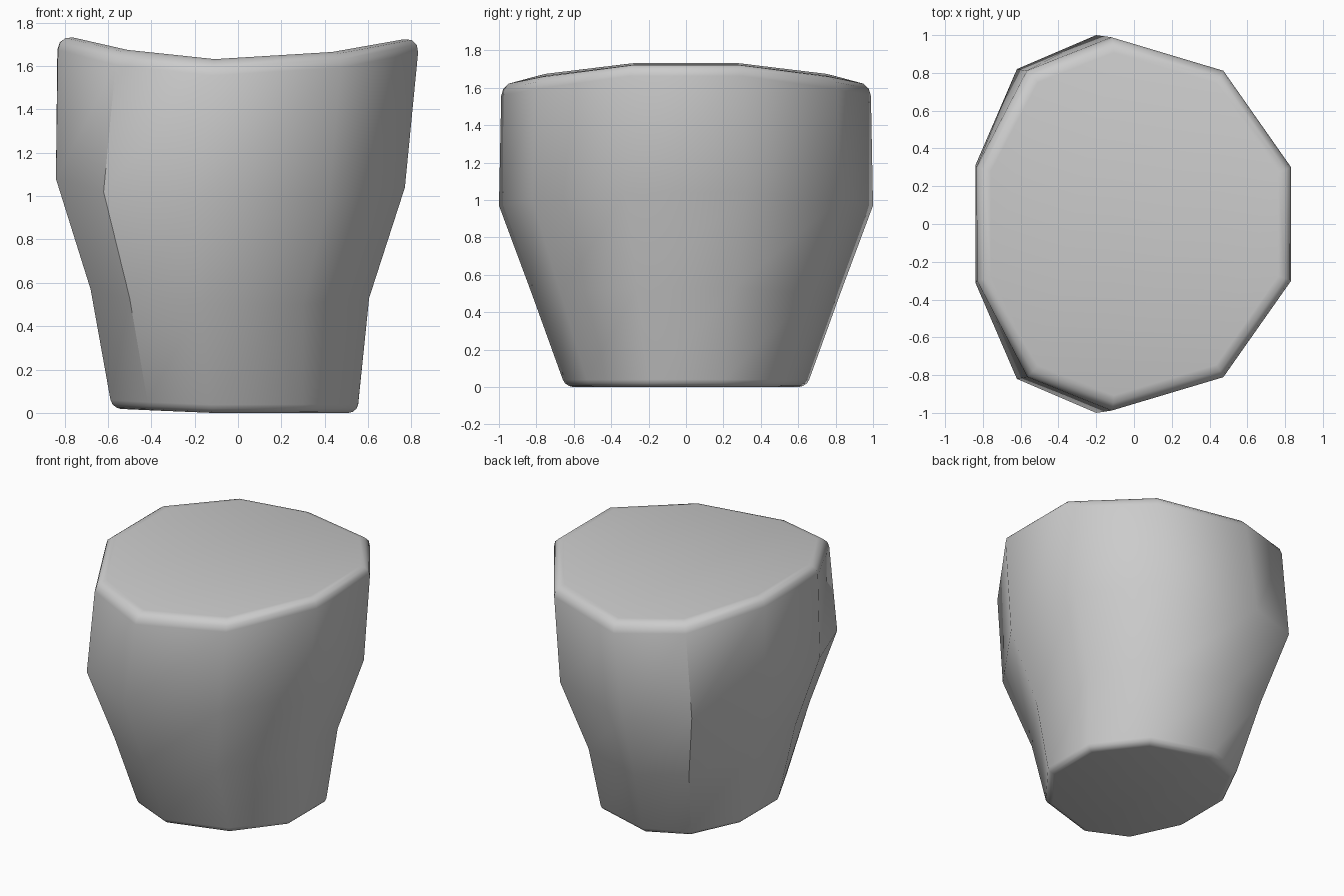
import bpy, bmesh, math

if "Cube" in bpy.data.objects:
    bpy.data.objects.remove(bpy.data.objects["Cube"])

# Half-sections from right to left (x, y, z); each is mirrored in y to a ten-sided ring
SECTIONS = [
    [(.55, .20, .0), (.30, .52, .0), (-.12, .645, .0), (-.41, .53, .012), (-.58, .20, .02)],
    [(.605, .26, .53), (.30, .67, .50), (-.17, .825, .50), (-.50, .68, .53), (-.68, .26, .57)],
    [(.77, .32, 1.04), (.42, .82, 1.0), (-.20, 1.0, .97), (-.62, .82, 1.02), (-.84, .31, 1.08)],
    [(.838, .30, 1.738), (.48, .81, 1.668), (-.11, .987, 1.632), (-.56, .81, 1.68), (-.83, .30, 1.75)],
]

bm = bmesh.new()
rings = []
for half in SECTIONS:
    pts = half + [(x, -y, z) for x, y, z in reversed(half)]
    rings.append([bm.verts.new(p) for p in pts])

# Side walls
for lo, hi in zip(rings, rings[1:]):
    for i in range(10):
        j = (i + 1) % 10
        bm.faces.new((lo[i], lo[j], hi[j], hi[i]))

# Saddle-shaped top and nearly flat bottom, as strips running in y
for ring in (rings[0], rings[-1]):
    for i in range(4):
        bm.faces.new((ring[i], ring[i + 1], ring[8 - i], ring[9 - i]))
bmesh.ops.recalc_face_normals(bm, faces=bm.faces)

# Rounded rims
def round_rim(ring, width):
    edges = [bm.edges.get((ring[i], ring[(i + 1) % 10])) for i in range(10)]
    bmesh.ops.bevel(bm, geom=edges, offset=width, offset_type='OFFSET',
                    segments=3, profile=0.5, affect='EDGES', clamp_overlap=True)

round_rim(rings[0], .04)
round_rim(rings[-1], .075)

# Drop to the ground
low = min(v.co.z for v in bm.verts)
for v in bm.verts:
    v.co.z -= low

mesh = bpy.data.meshes.new("tapered_block")
bm.to_mesh(mesh)
bm.free()
block = bpy.data.objects.new("tapered_block", mesh)
bpy.context.collection.objects.link(block)
bpy.context.view_layer.objects.active = block
block.select_set(True)
bpy.ops.object.shade_smooth_by_angle(angle=math.radians(40))
